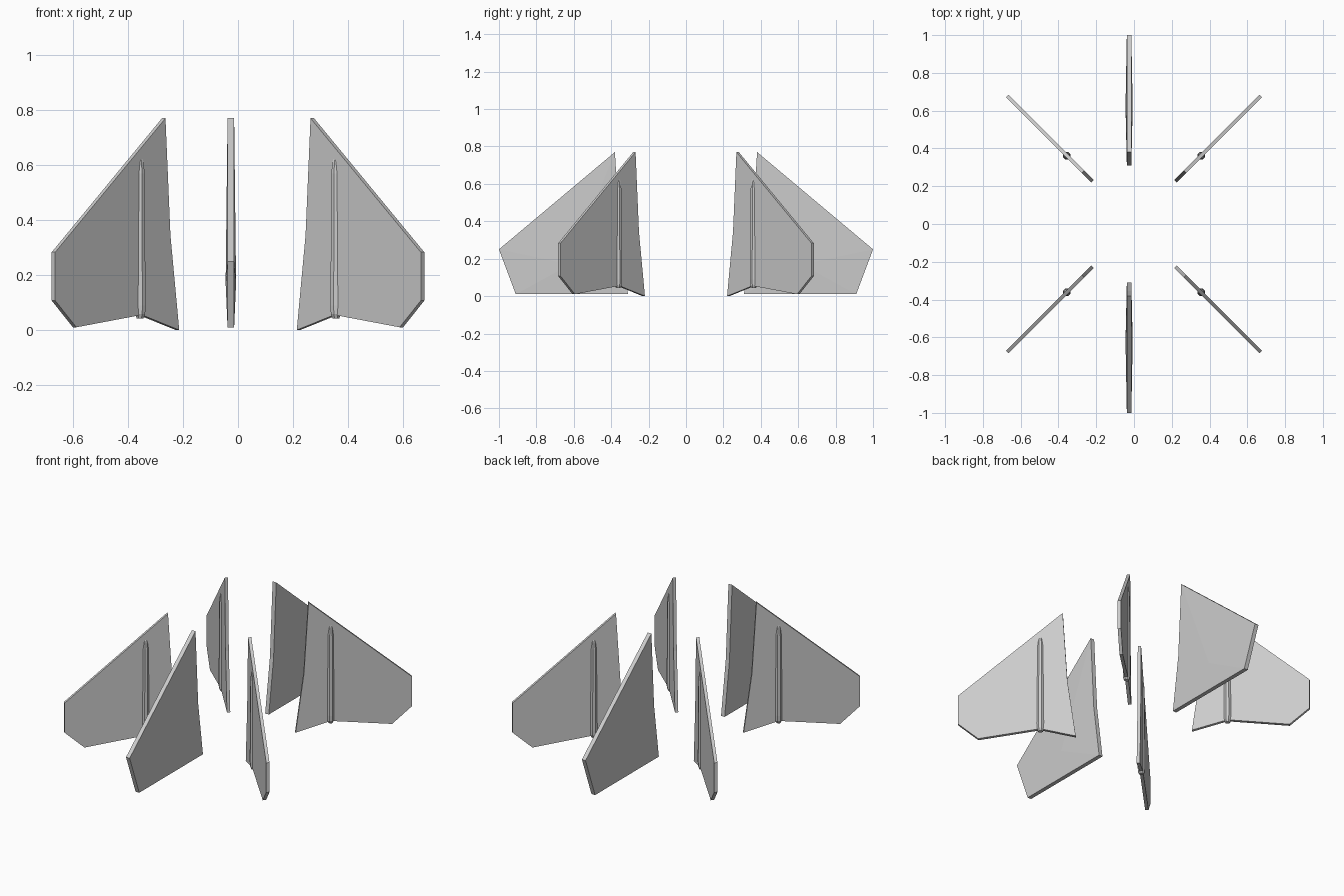
import bpy, bmesh, math
from mathutils import Vector

if "Cube" in bpy.data.objects:
    bpy.data.objects.remove(bpy.data.objects["Cube"])


def finish(bm, name):
    bmesh.ops.recalc_face_normals(bm, faces=bm.faces[:])
    me = bpy.data.meshes.new(name)
    bm.to_mesh(me)
    bm.free()
    ob = bpy.data.objects.new(name, me)
    bpy.context.collection.objects.link(ob)
    return ob


def fin(name, outline, place, normal, edge, hub=None, bulge=0.0):
    """Plate from an outline; an optional hub point thickens the middle."""
    bm = bmesh.new()
    n = Vector(normal).normalized()
    sides = [[bm.verts.new(place(r, z) + n * s * edge) for r, z in outline]
             for s in (-1, 1)]
    count = len(outline)
    for i in range(count):
        j = (i + 1) % count
        bm.faces.new((sides[0][i], sides[0][j], sides[1][j], sides[1][i]))
    for s, ring in zip((-1, 1), sides):
        if hub:
            c = bm.verts.new(place(*hub) + n * s * bulge)
            for i in range(count):
                bm.faces.new((ring[i], ring[(i + 1) % count], c))
        else:
            bm.faces.new(ring)
    return finish(bm, name)


def rod(name, x, y, profile, segs=8):
    """Lathed octagonal rod with tapered ends."""
    bm = bmesh.new()
    rings = []
    for r, z in profile:
        rings.append([bm.verts.new((x + r * math.cos((k + 0.5) * math.tau / segs),
                                    y + r * math.sin((k + 0.5) * math.tau / segs), z))
                      for k in range(segs)])
    for a, b in zip(rings, rings[1:]):
        for k in range(segs):
            m = (k + 1) % segs
            bm.faces.new((a[k], a[m], b[m], b[k]))
    bm.faces.new(rings[0])
    bm.faces.new(rings[-1])
    return finish(bm, name)


# Large front and back fins
BIG = [(0.38, 0.77), (0.995 + 0.005, 0.25), (0.91, 0.01), (0.31, 0.01), (0.355, 0.33)]
for sy, label in ((-1, "front"), (1, "back")):
    fin(label + "_main_fin", BIG, lambda r, z: Vector((-0.026, sy * r, z)),
        (1, 0, 0), 0.012, hub=(0.62, 0.17), bulge=0.019)

# Four diagonal fins, each with a rod through it
SMALL = [(0.27, 0.77), (0.671, 0.283), (0.671, 0.107), (0.594, 0.01),
         (0.356, 0.055), (0.22, 0.0), (0.252, 0.345)]
ROD = [(0.013, 0.042), (0.02, 0.058), (0.0215, 0.09), (0.018, 0.57),
       (0.014, 0.61), (0.007, 0.63)]
for sx, side in ((-1, "left"), (1, "right")):
    for sy, end in ((-1, "front"), (1, "back")):
        name = end + "_" + side
        fin(name + "_fin", SMALL,
            lambda r, z: Vector((sx * r, sy * (r + 0.006), z)),
            (sx, -sy, 0), 0.009)
        rod(name + "_rod", sx * 0.356, sy * 0.362, ROD)
